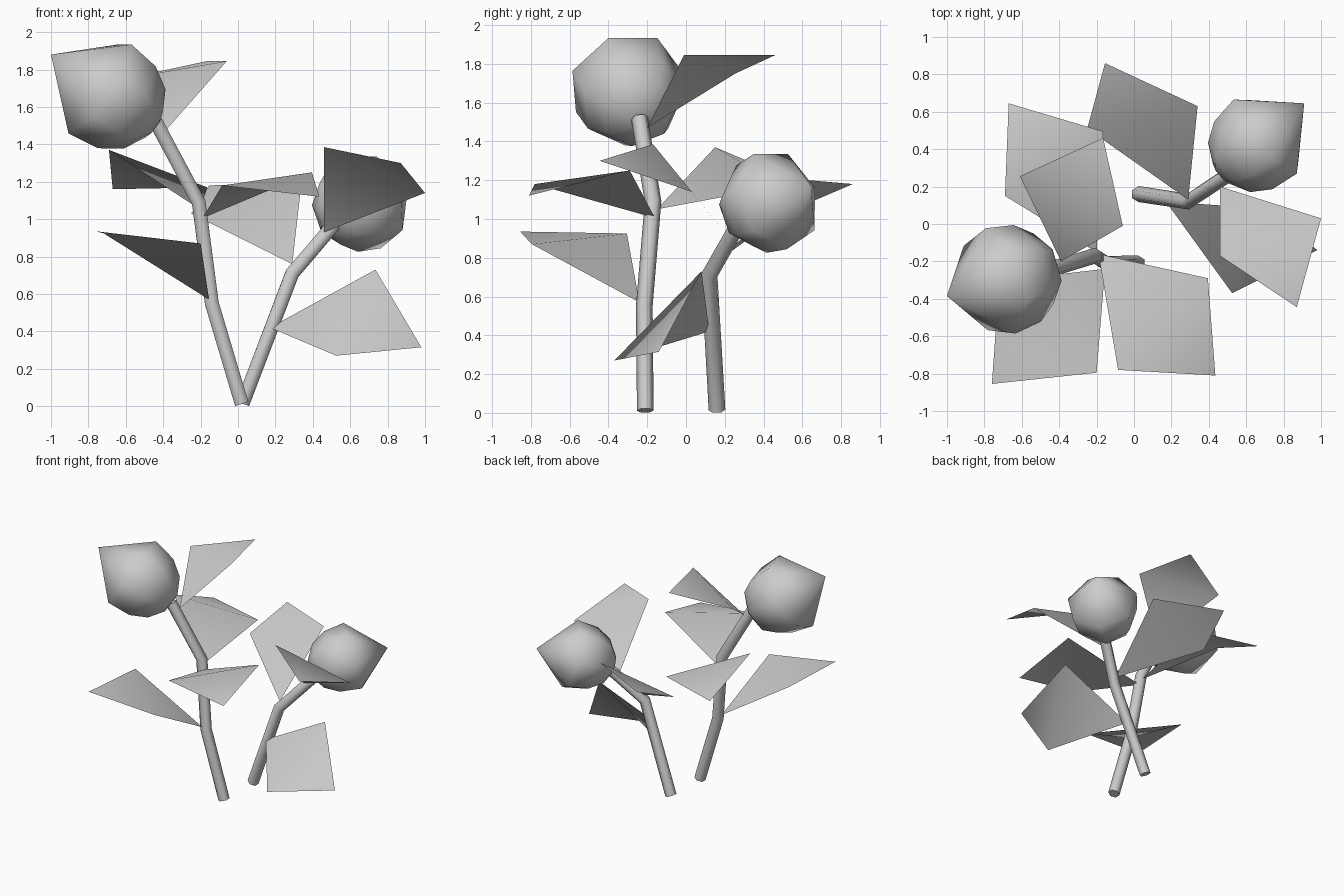
import bpy, math
from mathutils import Vector

if "Cube" in bpy.data.objects:
    bpy.data.objects.remove(bpy.data.objects["Cube"])


def mesh_object(name, verts, faces):
    me = bpy.data.meshes.new(name)
    me.from_pydata(verts, [], faces)
    me.update()
    for p in me.polygons:
        p.use_smooth = True
    ob = bpy.data.objects.new(name, me)
    bpy.context.collection.objects.link(ob)
    return ob


def tube(name, pts, radius):
    """Six-sided bent stem with capped ends."""
    pts = [Vector(p) for p in pts]
    n = 6
    verts = []
    for i, p in enumerate(pts):
        a = (p - pts[i - 1]).normalized() if i else (pts[1] - p).normalized()
        b = (pts[i + 1] - p).normalized() if i < len(pts) - 1 else a
        d = (a + b).normalized()
        u = Vector((0, 1, 0))
        u = (u - d * u.dot(d)).normalized()
        v = d.cross(u)
        for k in range(n):
            t = 2 * math.pi * k / n
            verts.append(p + radius * (math.cos(t) * u + math.sin(t) * v))
    faces = [(r * n + k, r * n + (k + 1) % n, (r + 1) * n + (k + 1) % n, (r + 1) * n + k)
             for r in range(len(pts) - 1) for k in range(n)]
    faces += [tuple(reversed(range(n))), tuple(range(len(verts) - n, len(verts)))]
    ob = mesh_object(name, verts, faces)
    for p in ob.data.polygons[-2:]:
        p.use_smooth = False


def bud(name, base, tip, scale):
    """Low-poly round bud turned about the line from base to pointed tip."""
    base, tip = Vector(base), Vector(tip)
    d = (tip - base).normalized()
    u = Vector((0, 0, 1))
    u = (u - d * u.dot(d)).normalized()
    v = d.cross(u)
    n = 7
    rings = [(0.0, 0.08), (0.07, 0.20), (0.19, 0.275), (0.37, 0.30)]
    verts = []
    for t, r in rings:
        for k in range(n):
            a = 2 * math.pi * (k + 0.5) / n
            verts.append(base + scale * (t * d + r * (math.cos(a) * u + math.sin(a) * v)))
    verts.append(tip)
    faces = [tuple(reversed(range(n)))]
    for r in range(len(rings) - 1):
        for k in range(n):
            j = (k + 1) % n
            faces.append((r * n + k, r * n + j, (r + 1) * n + j, (r + 1) * n + k))
    last = (len(rings) - 1) * n
    faces += [(last + k, last + (k + 1) % n, len(verts) - 1) for k in range(n)]
    mesh_object(name, verts, faces)


def leaf(name, base, side_a, tip, side_b):
    """Thin diamond leaf, lightly folded between its side corners."""
    mesh_object(name, [base, side_a, tip, side_b], [(0, 1, 3), (1, 2, 3)])


# Stems
tube("tall_stem", [(0.02, -0.21, 0.012), (-0.14, -0.215, 0.55),
                   (-0.21, -0.17, 1.09), (-0.44, -0.24, 1.52)], 0.043)
tube("short_stem", [(0.025, 0.16, 0.015), (0.29, 0.12, 0.71), (0.53, 0.28, 0.99)], 0.043)

# Flower buds
bud("tall_bud", (-0.45, -0.23, 1.505), (-1.0, -0.385, 1.88), 1.0)
bud("short_bud", (0.47, 0.27, 1.02), (0.91, 0.645, 1.17), 0.89)

# Leaves of the tall stem
leaf("tall_leaf_top", (-0.39, -0.20, 1.47), (-0.06, -0.01, 1.845),
     (-0.165, 0.46, 1.845), (-0.61, 0.255, 1.75))
leaf("tall_leaf_back", (-0.20, -0.15, 1.05), (-0.165, 0.495, 1.17),
     (-0.67, 0.645, 1.16), (-0.69, 0.15, 1.37))
leaf("tall_leaf_front", (-0.19, -0.16, 1.005), (-0.085, -0.78, 1.18),
     (0.435, -0.81, 1.12), (0.395, -0.29, 1.25))
leaf("tall_leaf_low", (-0.155, -0.24, 0.57), (-0.72, -0.305, 0.925),
     (-0.76, -0.855, 0.935), (-0.20, -0.795, 0.87))

# Leaves of the short stem
leaf("short_leaf_back", (0.29, 0.13, 0.76), (0.34, 0.63, 1.20),
     (-0.155, 0.86, 1.18), (-0.25, 0.51, 1.03))
leaf("short_leaf_top", (0.46, 0.20, 0.93), (0.46, -0.17, 1.385),
     (0.87, -0.445, 1.30), (1.0, 0.03, 1.14))
leaf("short_leaf_low", (0.17, 0.12, 0.42), (0.525, -0.37, 0.27),
     (0.98, -0.14, 0.315), (0.735, 0.08, 0.73))
